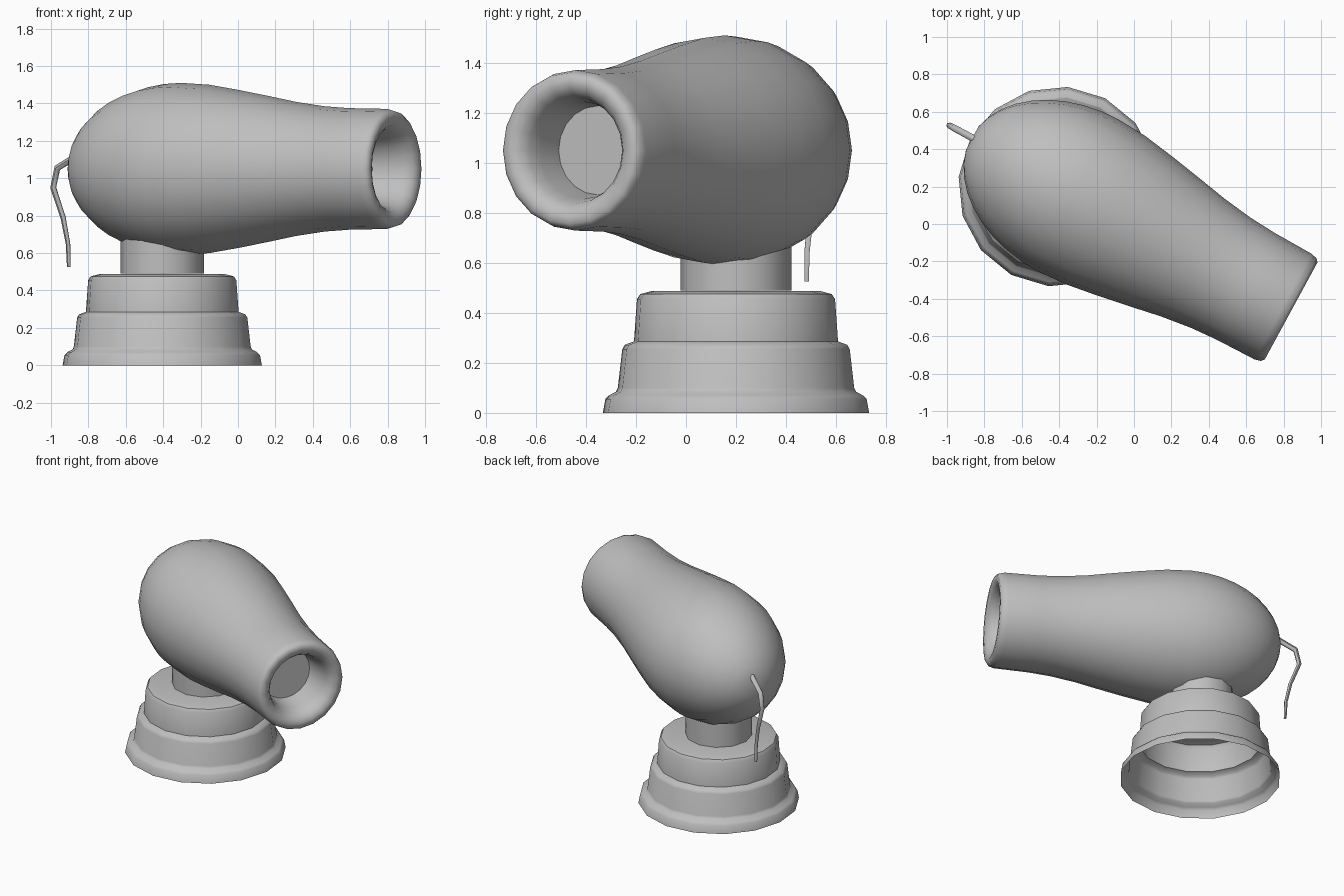
import bpy, bmesh, math
from math import sin, cos, pi, radians, sqrt
from mathutils import Vector, Matrix

if "Cube" in bpy.data.objects:
    bpy.data.objects.remove(bpy.data.objects["Cube"])

GREY = (0.52, 0.52, 0.52, 1)
mat = bpy.data.materials.new("plain grey")
mat.use_nodes = True
mat.diffuse_color = GREY
mat.node_tree.nodes["Principled BSDF"].inputs["Base Color"].default_value = GREY


def finish(name, bm, matrix, angle, recalc=True):
    if recalc:
        bmesh.ops.recalc_face_normals(bm, faces=bm.faces)
    mesh = bpy.data.meshes.new(name)
    bm.to_mesh(mesh)
    bm.free()
    obj = bpy.data.objects.new(name, mesh)
    bpy.context.collection.objects.link(obj)
    mesh.materials.append(mat)
    obj.matrix_world = matrix
    bpy.ops.object.select_all(action="DESELECT")
    obj.select_set(True)
    bpy.context.view_layer.objects.active = obj
    bpy.ops.object.shade_smooth_by_angle(angle=radians(angle))
    return obj


def lathe(name, profile, sides, matrix, angle=40, cap_start=False, cap_end=False):
    """Spin (radius, height) points about local z."""
    bm = bmesh.new()
    rings = [[bm.verts.new((r * cos(2 * pi * k / sides), r * sin(2 * pi * k / sides), h))
              for k in range(sides)] for r, h in profile]
    for a, b in zip(rings, rings[1:]):
        for k in range(sides):
            n = (k + 1) % sides
            bm.faces.new((a[k], a[n], b[n], b[k]))
    if cap_start:
        bm.faces.new(rings[0][::-1])
    if cap_end:
        bm.faces.new(rings[-1])
    return finish(name, bm, matrix, angle)


# Stepped base: an open shell with a closed top
stand = Matrix.Translation((-0.405, 0.2, 0))
base = [(0.535, 0), (0.525, 0.055), (0.51, 0.07), (0.482, 0.085), (0.475, 0.1),
        (0.457, 0.255), (0.447, 0.272), (0.41, 0.286), (0.398, 0.455),
        (0.385, 0.475), (0.34, 0.487)]
lathe("base", base, 16, stand @ Matrix.Rotation(radians(-5.5), 4, "Z"), cap_end=True)

# Neck post between base and body
lathe("neck_post", [(0.222, 0.49), (0.222, 0.78)], 12, stand, cap_start=True, cap_end=True)

# Body: rounded rear, tapering barrel, rolled lip and a blind bore
yaw = radians(-28.5)
axis = Vector((cos(yaw), sin(yaw), 0))
muzzle = Vector((0.84, -0.465, 1.05))
rear = []
for i in range(1, 11):
    t = radians(9 * i)
    rear.append((0.46 * sin(t), -1.3 - 0.647 * cos(t)))
barrel = [(0.45, -1.13), (0.422, -0.95), (0.39, -0.77), (0.358, -0.6), (0.335, -0.43),
          (0.325, -0.28), (0.321, -0.05), (0.312, -0.015)]
lip = [(0.295, 0), (0.265, 0), (0.235, -0.015), (0.212, -0.05), (0.195, -0.11), (0.178, -0.235)]
frame = Matrix.Translation(muzzle) @ Matrix.Rotation(yaw, 4, "Z") @ Matrix.Rotation(pi / 2, 4, "Y")
lathe("body", rear + barrel + lip, 20, frame, 60, cap_start=True, cap_end=True)

# Pull cord hanging from the rear, in the vertical plane of the barrel axis
cord = [(-1.9, 1.14, 0.019), (-2.055, 1.055, 0.018), (-2.08, 0.95, 0.016),
        (-2.02, 0.79, 0.014), (-1.99, 0.65, 0.012), (-1.985, 0.525, 0.01)]
points = [Vector((s, 0, z)) for s, z, r in cord]
bm = bmesh.new()
rings = []
for i, p in enumerate(points):
    along = (points[min(i + 1, len(points) - 1)] - points[max(i - 1, 0)]).normalized()
    side = Vector((0, 1, 0))
    up = along.cross(side)
    r = cord[i][2]
    rings.append([bm.verts.new(p + r * (cos(k * pi / 3) * side + sin(k * pi / 3) * up))
                  for k in range(6)])
for a, b in zip(rings, rings[1:]):
    for k in range(6):
        bm.faces.new((a[k], a[(k + 1) % 6], b[(k + 1) % 6], b[k]))
bm.faces.new(rings[0])
bm.faces.new(rings[-1])
plane = Matrix.Translation((muzzle.x, muzzle.y, 0)) @ Matrix.Rotation(yaw, 4, "Z")
finish("pull_cord", bm, plane, 60)
